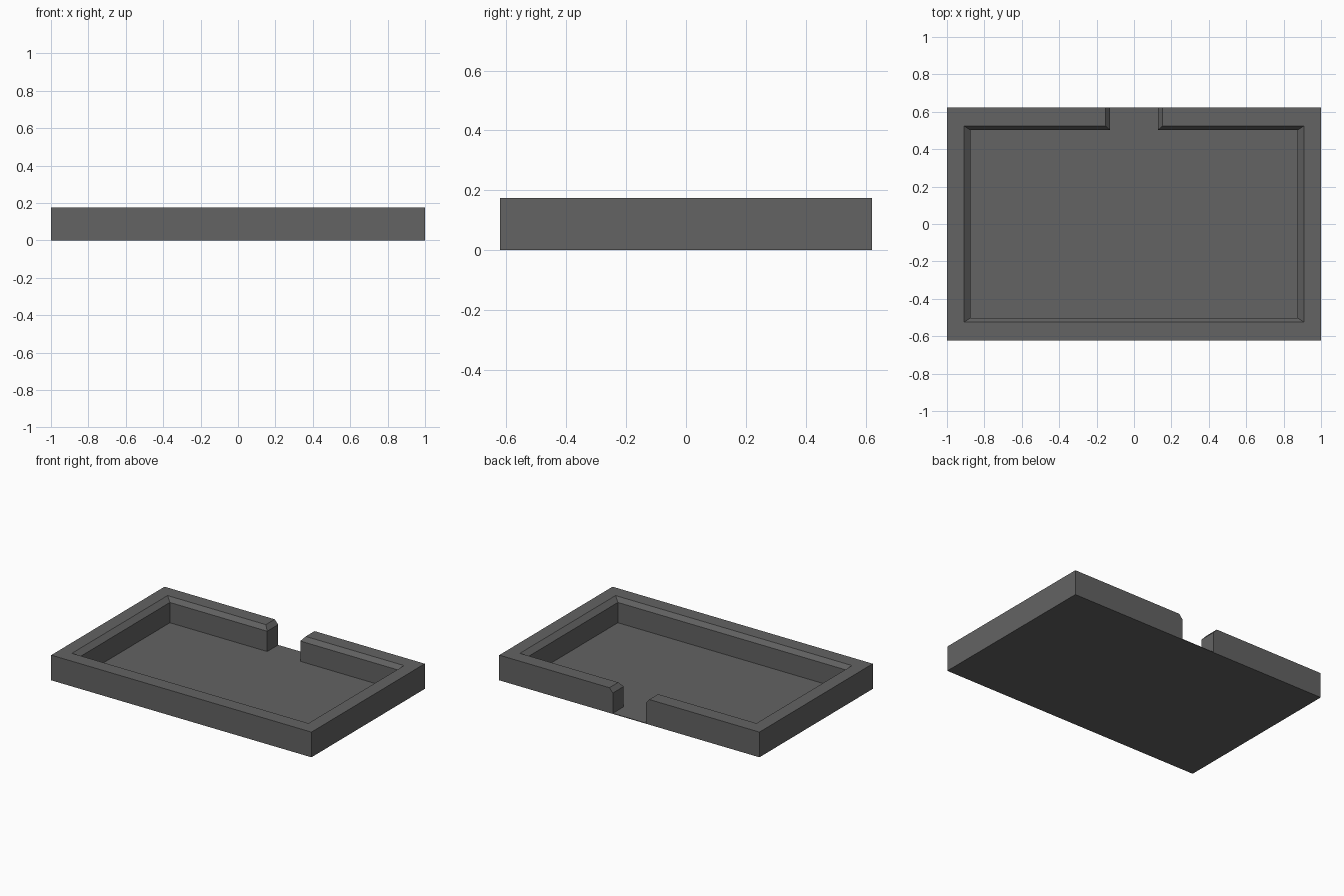
import bpy, bmesh

if "Cube" in bpy.data.objects:
    bpy.data.objects.remove(bpy.data.objects["Cube"])

W, D, H = 1.0, 0.622, 0.175       # half width, half depth, height
FLOOR = 0.004                     # thin floor plate
BEVEL_Z = 0.145                   # where the inner chamfer begins

mat = bpy.data.materials.new("dark_grey")
mat.diffuse_color = (0.125, 0.125, 0.125, 1)
mat.use_nodes = True
mat.node_tree.nodes["Principled BSDF"].inputs["Base Color"].default_value = mat.diffuse_color


def wall_outline(notch, px, py):
    """C-shaped plan of the wall, open at the back."""
    half = [(notch, py), (px, py), (px, -py)]
    outer = [(-notch, D), (-W, D), (-W, -D), (W, -D), (W, D), (notch, D)]
    return outer + half + [(-x, y) for x, y in reversed(half)]


def loft(name, sections):
    """Closed solid through (outline, z) sections with equal point counts."""
    bm = bmesh.new()
    rings = [[bm.verts.new((x, y, z)) for x, y in pts] for pts, z in sections]
    n = len(rings[0])
    for a, b in zip(rings, rings[1:]):
        for i in range(n):
            j = (i + 1) % n
            bm.faces.new((a[i], a[j], b[j], b[i]))
    bm.faces.new(rings[0][::-1])
    bm.faces.new(rings[-1])
    bmesh.ops.dissolve_limit(bm, angle_limit=0.01, verts=bm.verts, edges=bm.edges)
    bmesh.ops.recalc_face_normals(bm, faces=bm.faces)
    me = bpy.data.meshes.new(name)
    bm.to_mesh(me)
    bm.free()
    me.materials.append(mat)
    ob = bpy.data.objects.new(name, me)
    bpy.context.collection.objects.link(ob)
    return ob


# Wall with chamfered inner rim and notch
low = wall_outline(0.127, 0.875, 0.502)
top = wall_outline(0.153, 0.909, 0.525)
loft("tray_wall", [(low, 0), (low, BEVEL_Z), (top, H)])

# Floor plate filling the pocket and the notch opening
half = [(0.875, -0.502), (0.875, 0.502), (0.127, 0.502), (0.127, D)]
floor = half + [(-x, y) for x, y in reversed(half)]
loft("tray_floor", [(floor, 0), (floor, FLOOR)])
